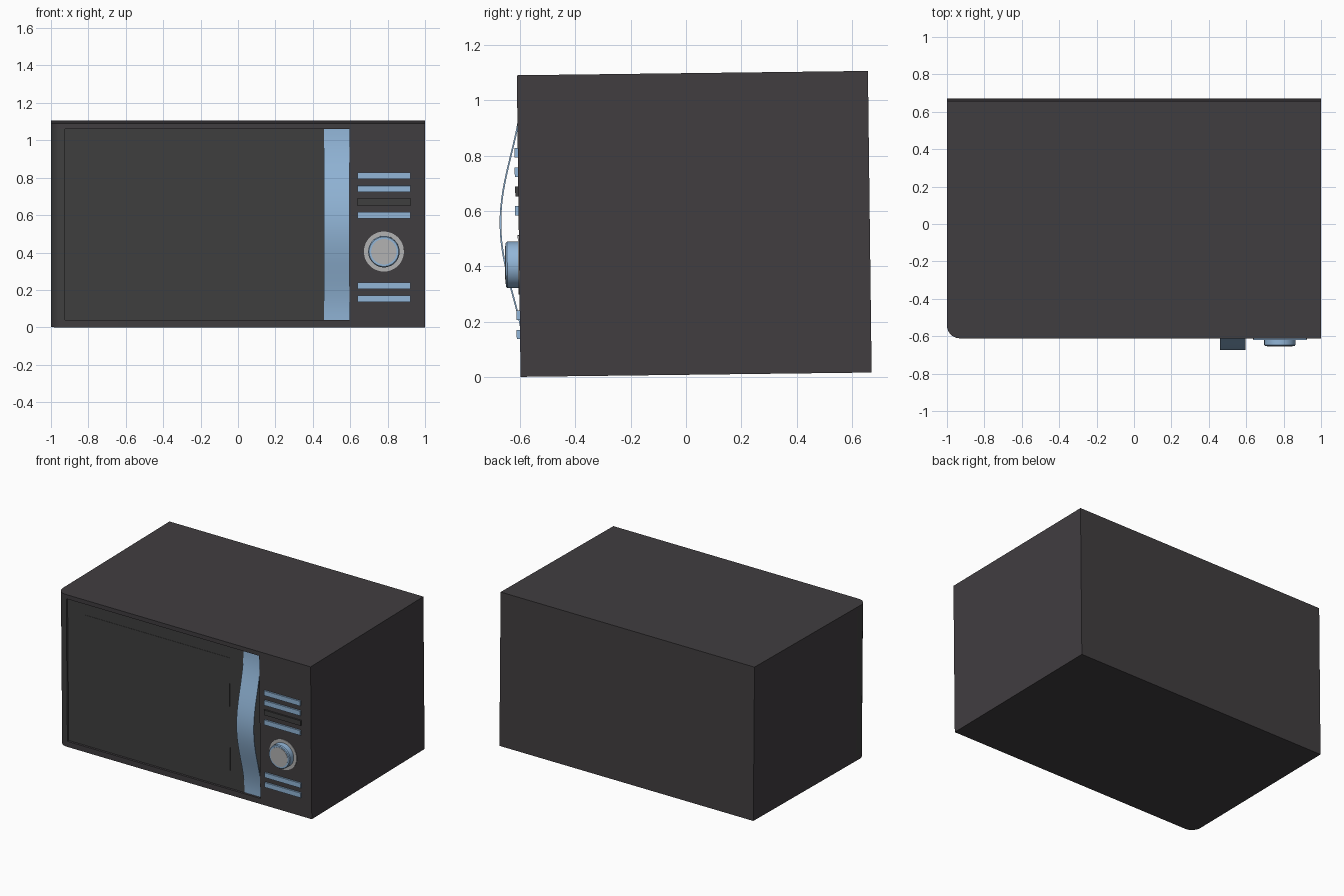
import bpy, bmesh, math
from mathutils import Matrix

if "Cube" in bpy.data.objects:
    bpy.data.objects.remove(bpy.data.objects["Cube"])

# The whole appliance leans back very slightly
TILT = Matrix.Translation((0, 0, 0.0075)) @ Matrix.Rotation(0.0123, 4, 'X')
FRONT, SEAM, BACK, TOP = -0.598, -0.491, 0.671, 1.09
RECESS, SPLIT = -0.583, 0.595
DOOR_Z = (0.04, 1.06)


def material(name, rgb):
    m = bpy.data.materials.new(name)
    m.diffuse_color = (*rgb, 1)
    m.use_nodes = True
    m.node_tree.nodes["Principled BSDF"].inputs["Base Color"].default_value = m.diffuse_color
    return m


CASE = material("case_dark", (0.052, 0.047, 0.051))
GLASS = material("door_dark", (0.05, 0.05, 0.05))
BLUE = material("trim_blue", (0.29, 0.47, 0.69))
SILVER = material("silver", (0.45, 0.45, 0.45))


def finish(name, bm, mat, smooth=False):
    bmesh.ops.recalc_face_normals(bm, faces=bm.faces)
    bm.transform(TILT)
    me = bpy.data.meshes.new(name)
    bm.to_mesh(me)
    bm.free()
    ob = bpy.data.objects.new(name, me)
    bpy.context.collection.objects.link(ob)
    me.materials.append(mat)
    if smooth:
        bpy.ops.object.select_all(action='DESELECT')
        ob.select_set(True)
        bpy.context.view_layer.objects.active = ob
        bpy.ops.object.shade_smooth_by_angle(angle=math.radians(30))
    return ob


def prism(name, points, depth, mat, smooth=False):
    """Extrude a closed 3D outline along a vector."""
    bm = bmesh.new()
    face = bm.faces.new([bm.verts.new(p) for p in points])
    ext = bmesh.ops.extrude_face_region(bm, geom=[face])
    bmesh.ops.translate(bm, vec=depth,
                        verts=[v for v in ext['geom'] if isinstance(v, bmesh.types.BMVert)])
    return finish(name, bm, mat, smooth)


def box(name, x, y, z, mat):
    pts = [(x[0], y[0], z[0]), (x[1], y[0], z[0]), (x[1], y[1], z[0]), (x[0], y[1], z[0])]
    return prism(name, pts, (0, 0, z[1] - z[0]), mat)


def lathe(name, profile, x, z, mat, steps=48):
    """Spin (radius, y) points about a front-to-back axis."""
    bm = bmesh.new()
    vs = [bm.verts.new((x + r, y, z)) for r, y in profile]
    es = [bm.edges.new(p) for p in zip(vs, vs[1:])]
    bmesh.ops.spin(bm, geom=vs + es, cent=(x, 0, z), axis=(0, 1, 0),
                   angle=2 * math.pi, steps=steps)
    bmesh.ops.remove_doubles(bm, verts=bm.verts, dist=1e-5)
    return finish(name, bm, mat, True)


# Cabinet and control panel
box("cabinet", (-1, 1), (SEAM, BACK), (0, TOP), CASE)
box("control_panel", (SPLIT, 1), (FRONT, SEAM), (0, TOP), CASE)

# Door: rounded left edge, full-depth rails above and below a shallow recess
R = 0.07
corner = [(-1 + R - R * math.cos(a), FRONT + R - R * math.sin(a))
          for a in (math.pi / 2 * i / 10 for i in range(11))]
full = [(-1, SEAM)] + corner + [(SPLIT, FRONT), (SPLIT, SEAM)]
stepped = ([(-1, SEAM)] + corner +
           [(-0.925, FRONT), (-0.925, RECESS), (SPLIT, RECESS), (SPLIT, SEAM)])
for name, outline, z0, z1, mat in (
        ("door_bottom_rail", full, 0, DOOR_Z[0], CASE),
        ("door_panel", stepped, *DOOR_Z, GLASS),
        ("door_top_rail", full, DOOR_Z[1], TOP, CASE)):
    prism(name, [(x, y, z0) for x, y in outline], (0, 0, z1 - z0), mat, True)
box("door_window", (-0.79, 0.35), (RECESS - 0.002, RECESS + 0.01), (0.145, 0.975), GLASS)

# Bowed strip handle
N, T = 32, 0.006
zs = [DOOR_Z[0] + (DOOR_Z[1] - DOOR_Z[0]) * i / N for i in range(N + 1)]
bow = [(-0.625 - 0.042 * math.cos(2 * math.pi * (z - 0.55) / 1.02), z) for z in zs]
outline = [(0.46, y, z) for y, z in bow] + [(0.46, y + T, z) for y, z in reversed(bow)]
prism("door_handle", outline, (SPLIT - 0.46, 0, 0), BLUE, True)

# Button bars and the dark display bar
for i, z in enumerate((0.81, 0.74, 0.60, 0.223, 0.153)):
    box(f"button_bar_{i + 1}", (0.638, 0.922), (FRONT - 0.012, FRONT + 0.005),
        (z - 0.017, z + 0.017), BLUE)
box("display_bar", (0.636, 0.924), (FRONT - 0.011, FRONT + 0.005), (0.652, 0.688), GLASS)

# Dial: flat ring, knob body and face cap
KX, KZ = 0.78, 0.405
lathe("dial_ring", [(0.107, FRONT + 0.003), (0.107, FRONT - 0.004), (0, FRONT - 0.004)],
      KX, KZ, SILVER)
lathe("dial_knob", [(0.084, FRONT), (0.084, -0.641), (0.079, -0.647), (0, -0.647)],
      KX, KZ, BLUE)
lathe("dial_cap", [(0.068, -0.64), (0.068, -0.649), (0, -0.649)], KX, KZ, SILVER)
